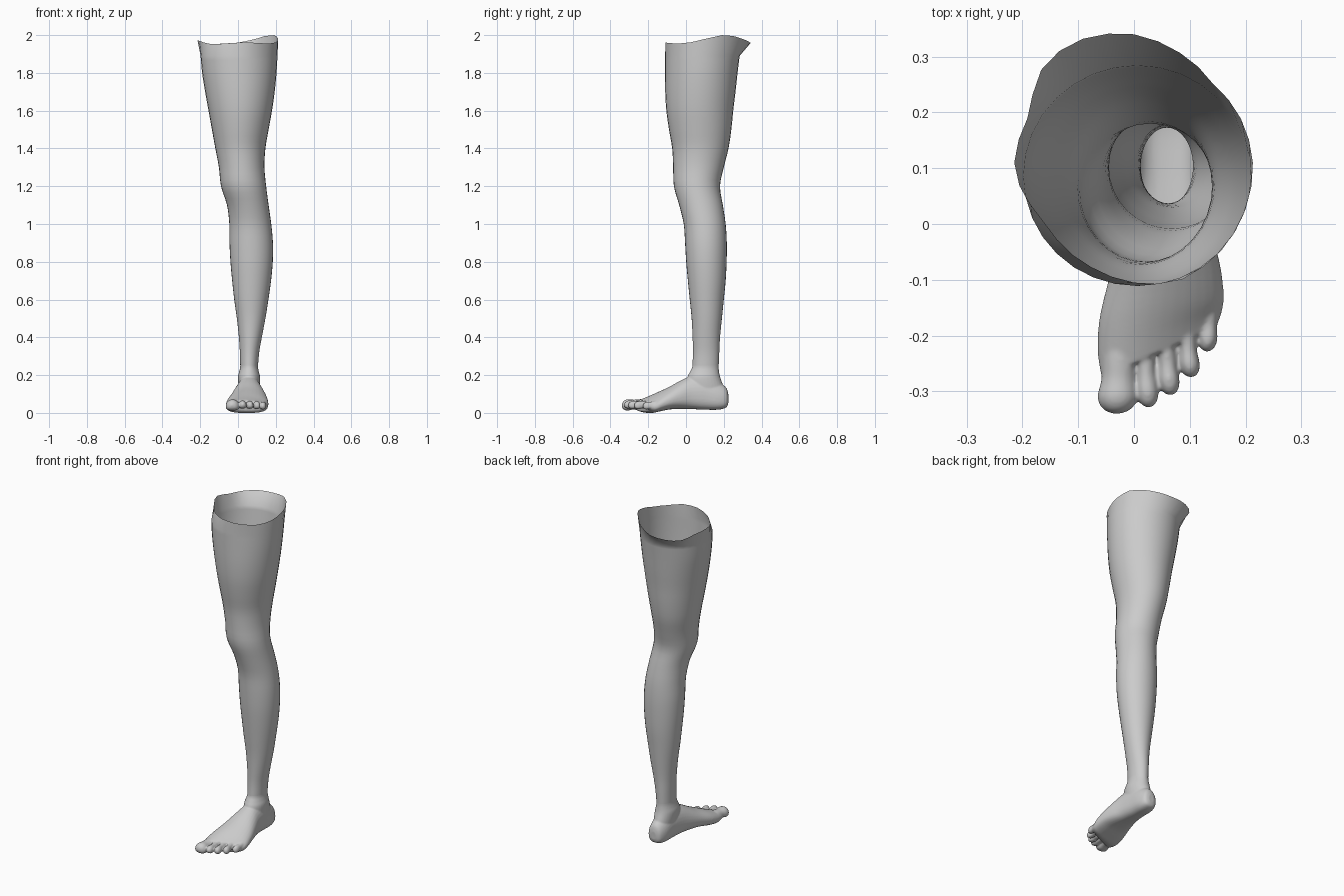
import bpy, bmesh
from math import sin, cos, pi, degrees, radians, copysign

N = 32  # sides of every ring


def catmull(rows, steps):
    """Smoothly interpolate a table of rows."""
    out = []
    for i in range(len(rows) - 1):
        p = [rows[max(i - 1, 0)], rows[i], rows[i + 1], rows[min(i + 2, len(rows) - 1)]]
        for s in range(steps):
            t = s / steps
            out.append([0.5 * (2 * b + (c - a) * t + (2 * a - 5 * b + 4 * c - d) * t * t
                               + (3 * b - a - 3 * c + d) * t ** 3) for a, b, c, d in zip(*p)])
    return out + [list(rows[-1])]


def loft(bm, rings, cap):
    """Skin a list of rings, optionally closing both ends."""
    vs = [[bm.verts.new(p) for p in r] for r in rings]
    for a, b in zip(vs, vs[1:]):
        for i in range(N):
            j = (i + 1) % N
            bm.faces.new((a[i], a[j], b[j], b[i]))
    if cap:
        bm.faces.new(vs[0])
        bm.faces.new(vs[-1])


def finish(bm, name):
    bmesh.ops.recalc_face_normals(bm, faces=bm.faces)
    me = bpy.data.meshes.new(name)
    bm.to_mesh(me)
    bm.free()
    me.polygons.foreach_set("use_smooth", [True] * len(me.polygons))
    ob = bpy.data.objects.new(name, me)
    bpy.context.collection.objects.link(ob)
    return ob


def flat_ring(row):
    """Horizontal ellipse from z, x min, x max, y front, y back."""
    z, xa, xb, ya, yb = row
    return [((xa + xb) / 2 + (xb - xa) / 2 * cos(2 * pi * i / N),
             (ya + yb) / 2 + (yb - ya) / 2 * sin(2 * pi * i / N), z) for i in range(N)]


def upright_ring(row):
    """Flat-soled upright section from y, x min, x max, z low, z high, slant."""
    y, xa, xb, za, zb, k = row
    cx, hx, cz = (xa + xb) / 2, (xb - xa) / 2, za + 0.42 * (zb - za)
    pts = []
    for i in range(N):
        c, s = cos(2 * pi * i / N), sin(2 * pi * i / N)
        if s < 0:
            e = 0.75
            x, z = copysign(abs(c) ** e, c), cz - (cz - za) * abs(s) ** e
        else:
            x, z = c, cz + (zb - cz) * s * (1 - 0.5 * k * c)
        pts.append((cx + hx * x, y + k * hx * x, z))
    return pts


# Leg tube: z, x min, x max, y front, y back
LEG = [
    (0.25, 0.012, 0.106, 0.034, 0.173), (0.32, 0.01, 0.112, 0.037, 0.176),
    (0.4, 0.005, 0.126, 0.035, 0.18), (0.5, -0.006, 0.145, 0.03, 0.19),
    (0.6, -0.02, 0.161, 0.02, 0.2), (0.7, -0.031, 0.175, 0.01, 0.21),
    (0.8, -0.04, 0.184, 0.001, 0.215), (0.9, -0.045, 0.185, -0.005, 0.216),
    (1.0, -0.046, 0.176, -0.012, 0.21), (1.1, -0.058, 0.162, -0.036, 0.195),
    (1.2, -0.09, 0.149, -0.064, 0.18), (1.3, -0.101, 0.14, -0.068, 0.2),
    (1.4, -0.12, 0.145, -0.073, 0.225), (1.5, -0.138, 0.162, -0.09, 0.24),
    (1.6, -0.156, 0.18, -0.104, 0.25), (1.7, -0.174, 0.194, -0.11, 0.262),
    (1.8, -0.19, 0.204, -0.111, 0.273), (1.89, -0.198, 0.209, -0.111, 0.284),
]
# Wavy, flared upper edge: angle, radius, z
RIM = [
    (0, .213, 1.982), (23, .207, 2.0), (45, .2, 1.995), (70, .215, 1.975), (90, .23, 1.96),
    (110, .24, 1.955), (131, .241, 1.95), (155, .206, 1.96), (184, .216, 1.975),
    (210, .193, 1.957), (225, .195, 1.952), (250, .203, 1.955), (270, .215, 1.96),
    (290, .227, 1.96), (315, .222, 1.955), (335, .217, 1.96), (360, .213, 1.982),
]


def rim_ring():
    pts = []
    for i in range(N):
        a = 360 * i / N
        for (a0, r0, z0), (a1, r1, z1) in zip(RIM, RIM[1:]):
            if a0 <= a < a1:
                t = (a - a0) / (a1 - a0)
                r, z = r0 + (r1 - r0) * t, z0 + (z1 - z0) * t
                pts.append((r * cos(radians(a)), 0.11 + r * sin(radians(a)), z))
    return pts


bm = bmesh.new()
loft(bm, [flat_ring(r) for r in catmull(LEG, 3)] + [rim_ring()], False)
finish(bm, "leg")

# Foot body: y, x min, x max, z low, z high, slant
FOOT = [
    (0.224, 0.045, 0.08, 0.05, 0.10, 0), (0.212, 0.022, 0.103, 0.028, 0.135, 0),
    (0.17, 0.006, 0.115, 0.017, 0.165, 0), (0.10, 0.0, 0.12, 0.017, 0.2, 0),
    (0.03, -0.012, 0.128, 0.02, 0.196, 0), (-0.03, -0.028, 0.143, 0.021, 0.17, 0.03),
    (-0.09, -0.045, 0.156, 0.018, 0.137, 0.08), (-0.15, -0.062, 0.161, 0.006, 0.108, 0.18),
    (-0.195, -0.065, 0.157, -0.001, 0.085, 0.32), (-0.23, -0.058, 0.148, 0.009, 0.068, 0.45),
]
# Ankle: lower continuation of the leg rings, buried in the foot body
ANKLE = [
    (0.09, 0.01, 0.11, 0.0, 0.21), (0.14, 0.003, 0.116, 0.0, 0.198),
    (0.19, 0.0, 0.117, 0.008, 0.181), (0.22, 0.007, 0.11, 0.022, 0.175),
]
# Toes: base x, base y, tip x, tip y, half width, half height, tip centre z
TOES = [
    (-0.022, -0.19, -0.031, -0.34, 0.035, 0.029, 0.04),
    (0.016, -0.19, 0.026, -0.329, 0.0195, 0.021, 0.043),
    (0.054, -0.18, 0.065, -0.307, 0.0185, 0.021, 0.041),
    (0.09, -0.16, 0.102, -0.275, 0.018, 0.021, 0.039),
    (0.139, -0.12, 0.131, -0.229, 0.0165, 0.02, 0.036),
]
# Toe thickness along its length
TOE_PROFILE = [(0, 0.85), (0.35, 0.9), (0.58, 0.88), (0.78, 1.03), (0.9, 0.88), (0.97, 0.55), (1, 0.15)]

bm = bmesh.new()
loft(bm, [upright_ring(r) for r in catmull(FOOT, 4)], True)
loft(bm, [flat_ring(r) for r in catmull(ANKLE + LEG[:4], 4)], True)
for bx, by, tx, ty, w, h, tz in TOES:
    rings = []
    for t, s in catmull(TOE_PROFILE, 3):
        x, y, z = bx + (tx - bx) * t, by + (ty - by) * t, 0.05 + (tz - 0.05) * t
        rings.append(upright_ring((y, x - w * s, x + w * s, z - h * s, z + h * s, 0)))
    loft(bm, rings, True)
raw = finish(bm, "foot_raw")

# Fuse foot, ankle and toes into one skin, soften, and trim at the leg seam
rm = raw.modifiers.new("fuse", "REMESH")
rm.mode = "VOXEL"
rm.voxel_size = 0.004
sm = raw.modifiers.new("soften", "SMOOTH")
sm.factor = 0.5
sm.iterations = 8
fused = raw.evaluated_get(bpy.context.evaluated_depsgraph_get())
bm = bmesh.new()
bm.from_mesh(fused.to_mesh())
fused.to_mesh_clear()
bmesh.ops.bisect_plane(bm, geom=bm.verts[:] + bm.edges[:] + bm.faces[:],
                       plane_co=(0, 0, 0.251), plane_no=(0, 0, 1), clear_outer=True)
bpy.data.objects.remove(raw)
finish(bm, "foot")
